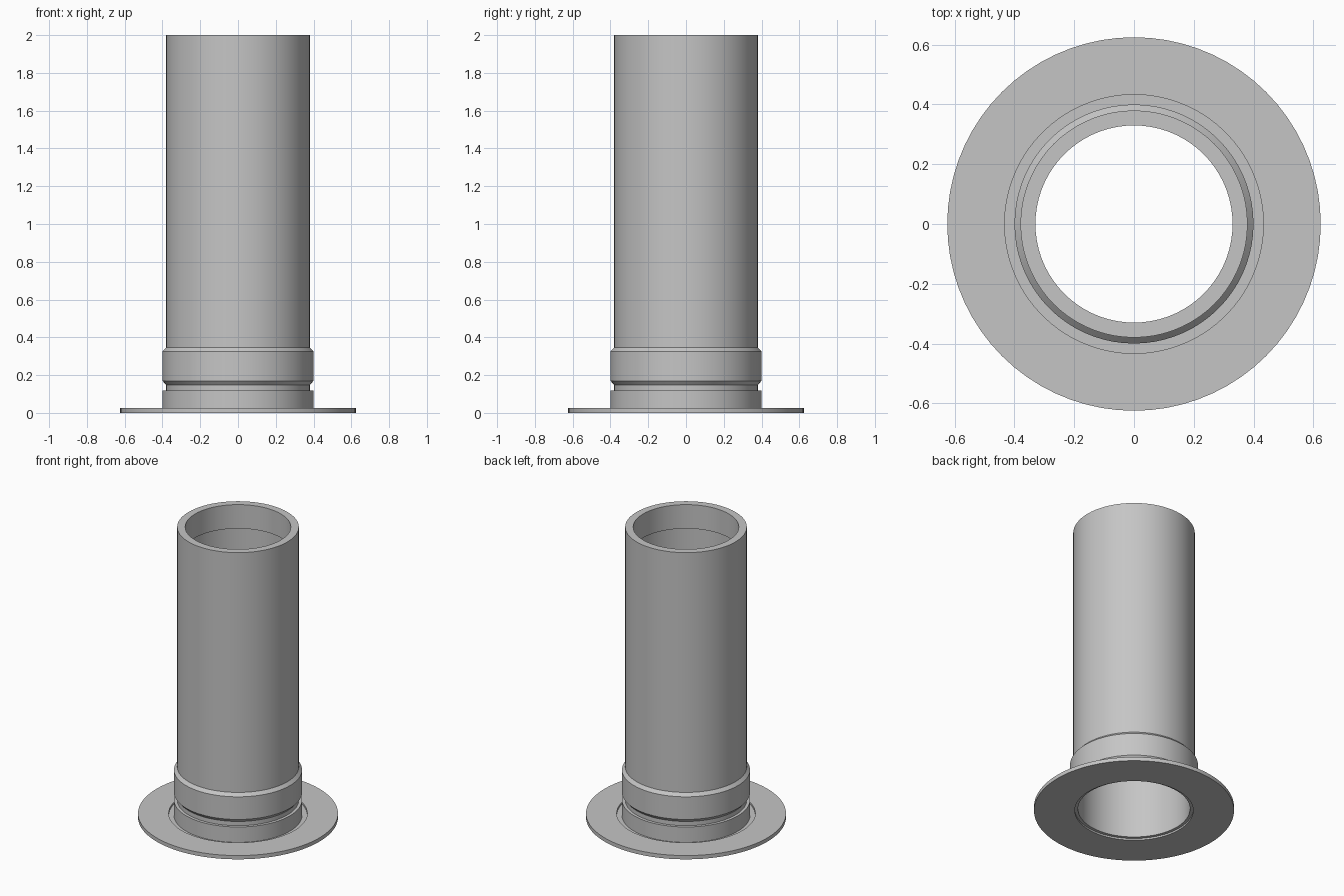
import bpy, bmesh, math

cube = bpy.data.objects.get("Cube")
if cube:
    bpy.data.objects.remove(cube, do_unlink=True)

SEGMENTS = 72

grey = bpy.data.materials.new("plain_grey")
grey.use_nodes = True
colour = (0.56, 0.56, 0.56, 1)
grey.diffuse_color = colour
grey.node_tree.nodes["Principled BSDF"].inputs["Base Color"].default_value = colour


def lathe(name, profile):
    """Revolve a closed (radius, height) profile around z."""
    bm = bmesh.new()
    rings = []
    for r, z in profile:
        ring = []
        for i in range(SEGMENTS):
            a = math.tau * i / SEGMENTS
            ring.append(bm.verts.new((r * math.cos(a), r * math.sin(a), z)))
        rings.append(ring)
    for k, lower in enumerate(rings):
        upper = rings[(k + 1) % len(rings)]
        for i in range(SEGMENTS):
            j = (i + 1) % SEGMENTS
            bm.faces.new((lower[i], lower[j], upper[j], upper[i]))
    bmesh.ops.recalc_face_normals(bm, faces=bm.faces)
    mesh = bpy.data.meshes.new(name)
    bm.to_mesh(mesh)
    bm.free()
    mesh.materials.append(grey)
    obj = bpy.data.objects.new(name, mesh)
    bpy.context.collection.objects.link(obj)
    bpy.ops.object.select_all(action='DESELECT')
    obj.select_set(True)
    bpy.context.view_layer.objects.active = obj
    bpy.ops.object.shade_smooth_by_angle(angle=math.radians(25))
    return obj


# Base flange with a shallow seat around the tube
lathe("base_flange", [
    (0.37, 0), (0.625, 0), (0.625, 0.026), (0.433, 0.026),
    (0.433, 0.012), (0.37, 0.012)])

# Tube with foot collar, groove, chamfered band and an inner lip at the top
lathe("tube", [
    (0.35, 0.012), (0.40, 0.012), (0.40, 0.118), (0.38, 0.118),
    (0.38, 0.147), (0.40, 0.17), (0.40, 0.326), (0.38, 0.347),
    (0.38, 2.0), (0.33, 2.0), (0.33, 1.835), (0.35, 1.835)])
